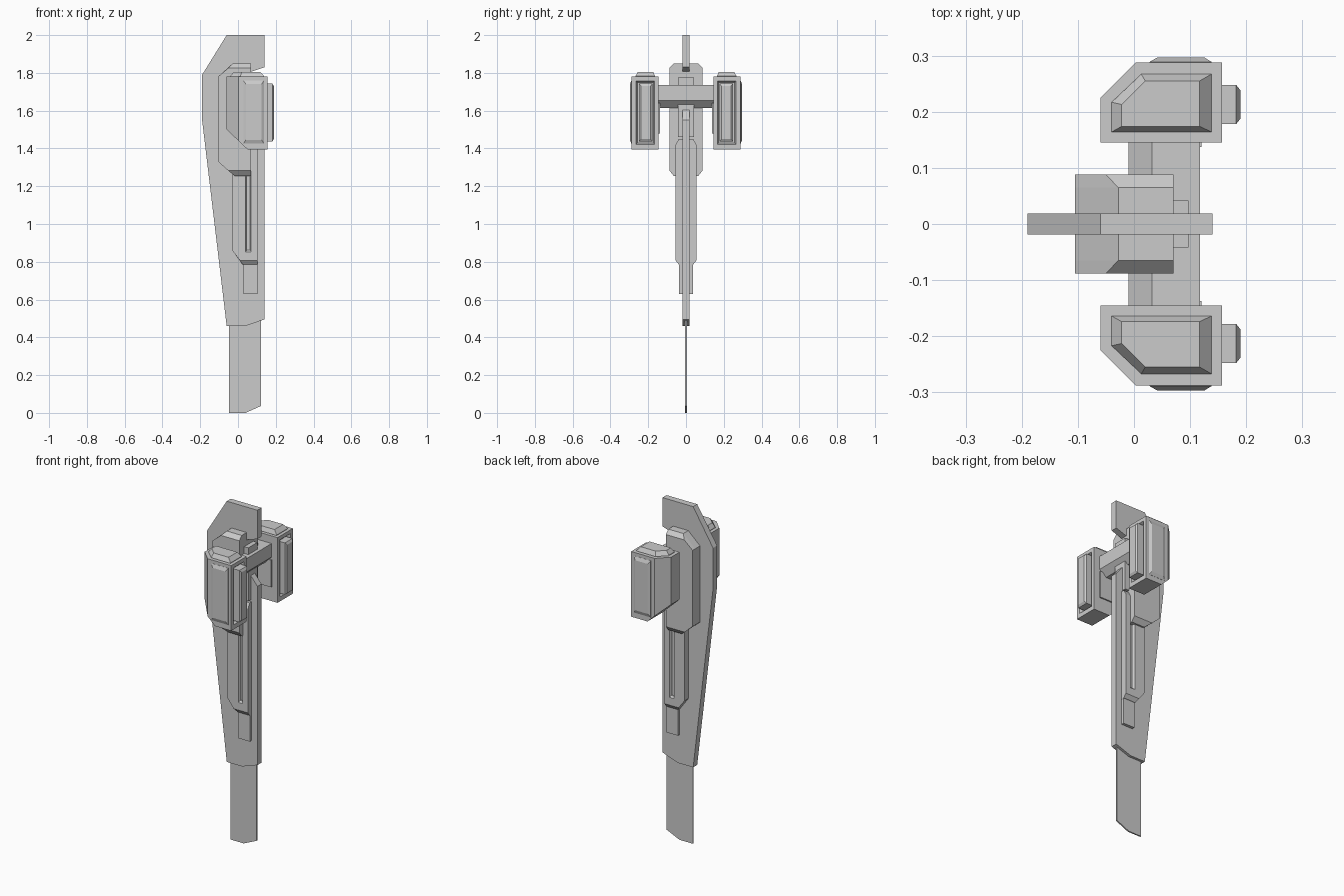
import bpy, bmesh

if "Cube" in bpy.data.objects:
    bpy.data.objects.remove(bpy.data.objects["Cube"])


def loft(name, sections):
    """Closed solid skinned through matching loops of 3D points."""
    bm = bmesh.new()
    loops = [[bm.verts.new(p) for p in s] for s in sections]
    n = len(loops[0])
    for a, b in zip(loops, loops[1:]):
        for i in range(n):
            j = (i + 1) % n
            bm.faces.new((a[i], a[j], b[j], b[i]))
    bm.faces.new(loops[0])
    bm.faces.new(loops[-1])
    bmesh.ops.recalc_face_normals(bm, faces=bm.faces)
    me = bpy.data.meshes.new(name)
    bm.to_mesh(me)
    bm.free()
    ob = bpy.data.objects.new(name, me)
    bpy.context.collection.objects.link(ob)
    return ob


def xz(profile, y):
    return [(x, y, z) for x, z in profile]


def xy(profile, z):
    return [(x, y, z) for x, y in profile]


def rect(a0, a1, b0, b1):
    return [(a0, b0), (a1, b0), (a1, b1), (a0, b1)]


def box(name, x0, x1, y0, y1, z0, z1):
    return loft(name, [xz(rect(x0, x1, z0, z1), y) for y in (y0, y1)])


def cut(ob, cutter):
    cutter.hide_render = True
    cutter.display_type = 'WIRE'
    m = ob.modifiers.new("cut", 'BOOLEAN')
    m.object = cutter
    m.operation = 'DIFFERENCE'
    m.solver = 'EXACT'


# Main tapered plate with the notch for the crossbar
plate = [(-.06, 2), (.14, 2), (.14, 1.83), (.05, 1.80), (.05, 1.63), (.075, 1.63),
         (.14, 1.55), (.14, .495), (.04, .46), (-.06, .46), (-.19, 1.55), (-.19, 1.79)]
loft("main_plate", [xz(plate, y) for y in (-.019, .019)])

# Thin blade below
blade = [(-.047, .5), (.123, .5), (.123, .037), (.04, 0), (-.047, 0)]
loft("lower_blade", [xz(blade, y) for y in (-.004, .004)])

# Upper body, chamfered along top and bottom
side = [(-.05, 1.827), (.07, 1.827), (.07, 1.283), (-.052, 1.283), (-.105, 1.33), (-.105, 1.78)]
core = [(-.028, 1.85), (.07, 1.85), (.07, 1.255), (-.018, 1.255), (-.105, 1.33), (-.105, 1.78)]
loft("upper_body", [xz(side, -.088), xz(core, -.065), xz(core, .065), xz(side, .088)])

# Middle block with a long slot on each side
outer = [(-.03, 1.42), (.103, 1.42), (.103, .807), (.01, .807), (-.03, .86)]
inner = [(-.03, 1.45), (.103, 1.45), (.103, .785), (.025, .785), (-.03, .86)]
mid = loft("middle_block", [xz(outer, -.055), xz(inner, -.038), xz(inner, .038), xz(outer, .055)])
for s, tag in ((-1, "front"), (1, "back")):
    cut(mid, loft("slot_cutter_" + tag, [
        xz(rect(.046, .064, .862, 1.27), s * .038),
        xz(rect(.046, .064, .862, 1.27), s * .045),
        xz(rect(.038, .072, .848, 1.27), s * .06)]))

box("lower_block", .028, .102, -.036, .036, .63, .84)
box("spine_block", .06, .097, -.042, .042, 1.46, 1.775)

# Crossbar joining the pods
bar = [(.032, 1.735), (.118, 1.735), (.118, 1.655), (.08, 1.615), (-.01, 1.615), (-.01, 1.70)]
loft("crossbar", [xz(bar, y) for y in (-.15, .15)])

# Two mirrored pods
for s, tag in ((-1, "front"), (1, "back")):
    near = [(-.06, 1.78), (.157, 1.78), (.157, 1.395), (.05, 1.395), (-.06, 1.50)]
    far = [(.003, 1.78), (.157, 1.78), (.157, 1.395), (.05, 1.395), (.003, 1.44)]
    pod = loft("pod_" + tag, [xz(near, s * .145), xz(near, s * .225), xz(far, s * .288)])

    # Recess in the end face, with a raised panel standing in it
    def end(x, y0, y1, z0, z1):
        return [(x, s * y, z) for y, z in rect(y0, y1, z0, z1)]
    cut(pod, loft("recess_cutter_" + tag, [
        end(.14, .172, .258, 1.43, 1.75), end(.165, .165, .268, 1.418, 1.762)]))
    loft("end_panel_" + tag, [end(.12, .178, .248, 1.437, 1.743),
                              end(.182, .178, .248, 1.437, 1.743),
                              end(.19, .188, .238, 1.45, 1.73)])

    # Raised side panel
    loft("side_panel_" + tag, [xz(rect(.028, .138, 1.425, 1.76), s * .28),
                               xz(rect(.028, .138, 1.425, 1.76), s * .289),
                               xz(rect(.042, .125, 1.445, 1.74), s * .297)])

    # Chamfered cap on top
    low = [(-.04, .164), (-.04, .217), (.013, .267), (.138, .267), (.138, .164)]
    top = [(-.022, .174), (-.022, .213), (.02, .255), (.117, .255), (.117, .174)]
    loft("pod_cap_" + tag, [xy([(x, s * y) for x, y in p], z)
                            for p, z in ((low, 1.77), (low, 1.783), (top, 1.806))])

    # Mounting pad on the inner face
    box("pod_mount_" + tag, 0, .12, s * .137, s * .15, 1.48, 1.64)
